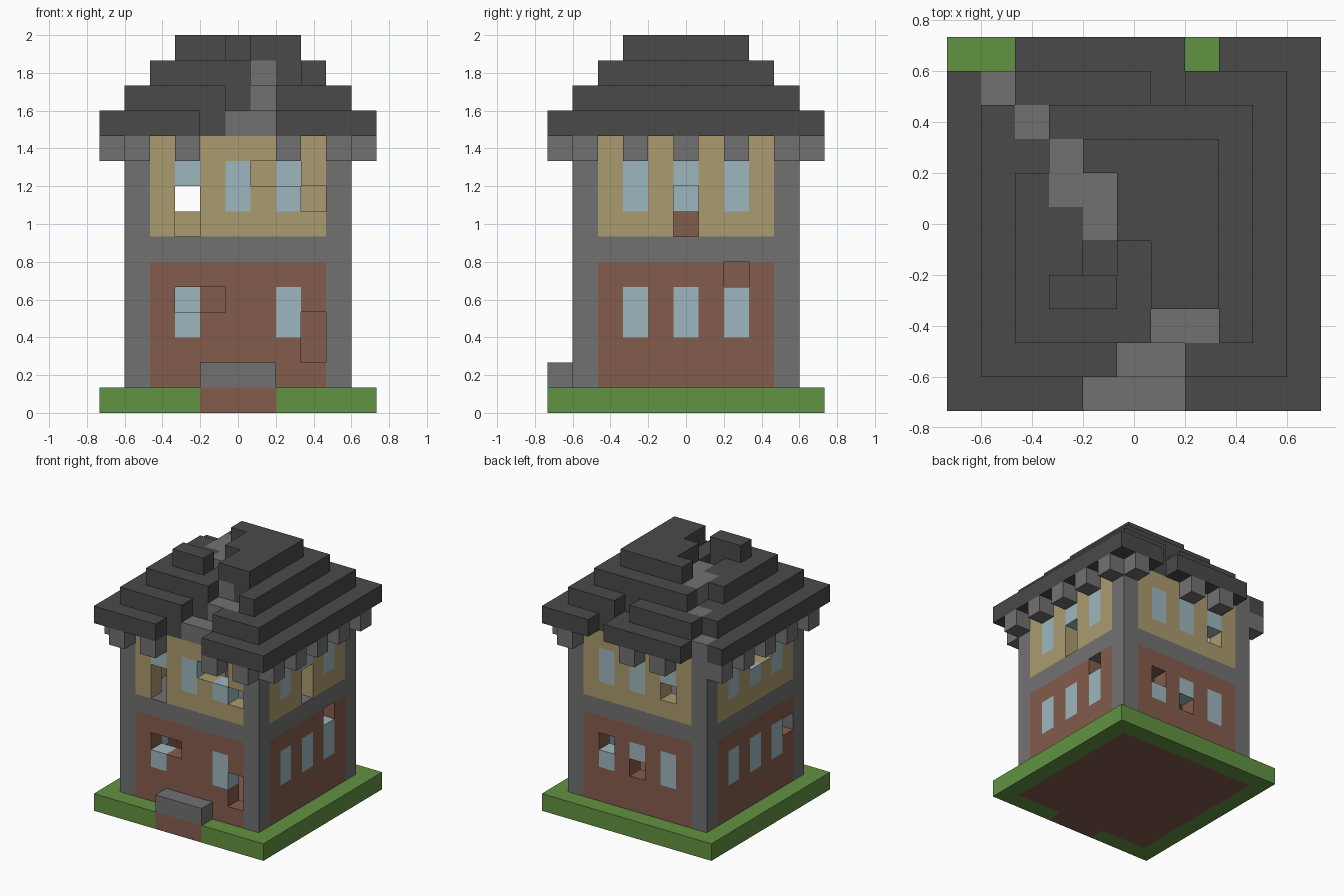
import bpy
import bmesh
from mathutils import Vector

if "Cube" in bpy.data.objects:
    bpy.data.objects.remove(bpy.data.objects["Cube"], do_unlink=True)

U = 2 / 15  # block size

COLOURS = {
    "dark slate": (0.068, 0.068, 0.068),
    "grey stone": (0.171, 0.165, 0.168),
    "grass green": (0.120, 0.287, 0.053),
    "brick brown": (0.235, 0.107, 0.074),
    "tan plaster": (0.407, 0.328, 0.156),
    "window blue": (0.337, 0.474, 0.521),
}
MATS = {}
for label, rgb in COLOURS.items():
    m = bpy.data.materials.new(label)
    m.use_nodes = True
    m.diffuse_color = (*rgb, 1)
    m.node_tree.nodes["Principled BSDF"].inputs["Base Color"].default_value = (*rgb, 1)
    MATS[label] = m
NAMES = list(COLOURS)

cells = {}  # (x, y, z) block -> (part, colour)


def span(v):
    return range(v[0], v[1] + 1) if isinstance(v, tuple) else (v,)


def box(x, y, z):
    return [(i, j, k) for i in span(x) for j in span(y) for k in span(z)]


def fill(part, colour, x, y, z):
    for c in box(x, y, z):
        cells[c] = (part, colour)


def carve(x, y, z):
    for c in box(x, y, z):
        cells.pop(c, None)


def square(r):
    return (-r, r), (-r, r)


# Ground, floor, path and doorstep
fill("ground", "grass green", *square(5), 0)
fill("ground", "brick brown", *square(4), 0)
fill("ground", "brick brown", (-1, 1), -5, 0)
fill("doorstep", "grey stone", (-1, 1), -5, 1)

# Four walls: stone frame, brick below, plaster above
fill("walls", "grey stone", *square(4), (1, 10))
carve(*square(3), (1, 5))
carve(*square(3), (7, 10))
for s in (-4, 4):
    for colour, z in (("brick brown", (1, 5)), ("tan plaster", (7, 10))):
        fill("walls", colour, (-3, 3), s, z)
        fill("walls", colour, s, (-3, 3), z)
    # Windows on both storeys
    for w in (-2, 0, 2):
        for z in ((3, 4), (8, 9)):
            fill("walls", "window blue", s, w, z)
            if not (s < 0 and w == 0 and z[0] == 3):
                fill("walls", "window blue", w, s, z)

# Brackets under the eaves
for s in (-5, 5):
    for w in (-4, -2, 0, 2, 4):
        fill("eave_brackets", "grey stone", s, w, 10)
        fill("eave_brackets", "grey stone", w, s, 10)

# Stepped roof
for level in range(4):
    fill("roof", "dark slate", *square(5 - level), 11 + level)

# Missing wall blocks: front, right, back, left
for hole in (
    ((-2, -1), -4, 4), (3, -4, (2, 3)), (-2, -4, (7, 8)), ((1, 2), -4, 9), (3, -4, 8),
    (4, 2, 5), (4, 0, (7, 8)),
    (2, 4, 4), (0, 4, 3), (-2, 4, 8),
    (-4, -3, 4), (-4, (-1, 0), 9),
):
    carve(*hole)
fill("rubble", "brick brown", 0, 0, 7)

# Crack across the roof
for gap in (
    ((-1, 1), -5, (10, 11)), ((0, 1), -4, 12), ((1, 2), -3, 13),
    (0, (-2, -1), 14), (-1, -1, (13, 14)), (-1, (0, 1), 14), (-2, (-1, 2), 14),
    (-3, (2, 3), 13), (-4, 4, 12), (1, 4, 12),
    ((-5, -4), 5, (10, 11)), (2, 5, (10, 11)),
):
    carve(*gap)

# Stone showing inside the crack
for seam in (
    ((0, 1), -4, 11), ((1, 2), -3, 12), (1, -2, 13),
    (-1, (0, 1), 13), (-2, (1, 2), 13), (-3, 3, 12), (-4, 4, 11),
):
    fill("roof", "grey stone", *seam)


def build(part):
    """Join the exposed block faces of one part into a mesh."""
    bm = bmesh.new()
    corners = {}

    def corner(p):
        key = tuple(round(v * 2) for v in p)
        if key not in corners:
            corners[key] = bm.verts.new(p * U)
        return corners[key]

    for c, (owner, colour) in cells.items():
        if owner != part:
            continue
        centre = Vector((c[0], c[1], c[2] + 0.5))
        for axis in range(3):
            for sign in (-1, 1):
                n = Vector((0, 0, 0))
                n[axis] = sign
                if tuple(int(a + b) for a, b in zip(c, n)) in cells:
                    continue
                a = Vector((0, 0, 0))
                a[(axis + 1) % 3] = 1
                b = n.cross(a)
                ring = [(-a - b), (a - b), (a + b), (b - a)]
                face = bm.faces.new([corner(centre + (n + r) / 2) for r in ring])
                face.material_index = NAMES.index(colour)
    mesh = bpy.data.meshes.new(part)
    bm.to_mesh(mesh)
    bm.free()
    for label in NAMES:
        mesh.materials.append(MATS[label])
    bpy.context.collection.objects.link(bpy.data.objects.new(part, mesh))


for part in ("ground", "doorstep", "walls", "eave_brackets", "roof", "rubble"):
    build(part)
